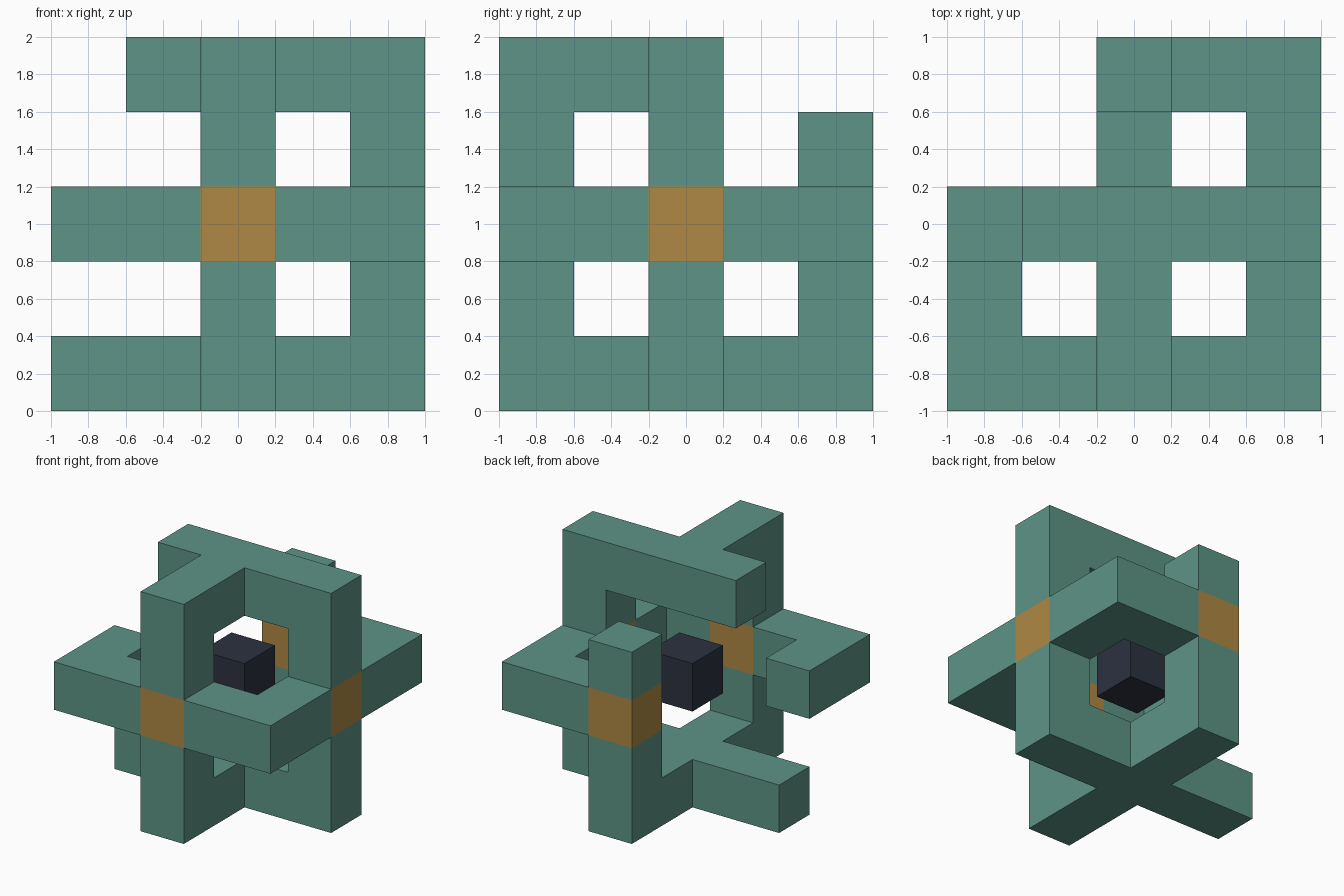
import bpy, bmesh, math
from mathutils import Vector

if "Cube" in bpy.data.objects:
    bpy.data.objects.remove(bpy.data.objects["Cube"], do_unlink=True)

UNIT = 0.4  # thickness of every bar


def material(name, rgb):
    m = bpy.data.materials.new(name)
    m.use_nodes = True
    m.diffuse_color = (*rgb, 1)
    bsdf = m.node_tree.nodes["Principled BSDF"]
    bsdf.inputs["Base Color"].default_value = (*rgb, 1)
    bsdf.inputs["Roughness"].default_value = 0.8
    return m


def walk(*corners):
    """Grid cells passed when walking straight from corner to corner."""
    cells = set()
    for a, b in zip(corners, corners[1:]):
        a, b = Vector(a), Vector(b)
        steps = round((b - a).length)
        cells |= {tuple(round(c) for c in a.lerp(b, i / steps)) for i in range(steps + 1)}
    return cells


def build(name, cells, solid, mat):
    """Square-section bars: only the faces not covered by a neighbour are made."""
    bm = bmesh.new()
    for cell in cells:
        for axis in range(3):
            for sign in (-1, 1):
                normal = Vector((0, 0, 0))
                normal[axis] = sign
                if tuple(round(c) for c in Vector(cell) + normal) in solid:
                    continue
                u = Vector((0, 0, 0))
                u[(axis + 1) % 3] = 1
                v = normal.cross(u)
                mid = Vector(cell) + normal / 2
                quad = [mid + (u * i + v * j) / 2 for i, j in ((-1, -1), (1, -1), (1, 1), (-1, 1))]
                bm.faces.new([bm.verts.new(p * UNIT) for p in quad])
    bmesh.ops.remove_doubles(bm, verts=bm.verts, dist=0.001)
    bmesh.ops.dissolve_limit(bm, angle_limit=math.radians(1), verts=bm.verts, edges=bm.edges)
    mesh = bpy.data.meshes.new(name)
    bm.to_mesh(mesh)
    bm.free()
    mesh.materials.append(mat)
    obj = bpy.data.objects.new(name, mesh)
    obj.location.z = 1
    bpy.context.collection.objects.link(obj)


green = material("muted green", (0.110, 0.296, 0.238))
ochre = material("ochre", (0.428, 0.250, 0.058))
navy = material("dark navy", (0.026, 0.032, 0.051))

# Three open square loops, one in each middle plane
upright = walk((0, 0, 2), (0, -2, 2), (0, -2, -2), (0, 2, -2), (0, 2, 1))
cross = walk((-1, 0, 2), (2, 0, 2), (2, 0, -2), (-2, 0, -2))
level = walk((-2, -1, 0), (-2, -2, 0), (2, -2, 0), (2, 2, 0), (0, 2, 0))
solid = upright | cross | level

# Joints sit where the level loop meets the other two
joints = level & (upright | cross)

build("upright_loop", upright - joints, solid, green)
build("cross_loop", cross - upright - joints, solid, green)
build("level_loop", level - joints, solid, green)
build("joints", joints, solid, ochre)

# Floating cube in the middle
build("core_cube", {(0, 0, 0)}, set(), navy)
